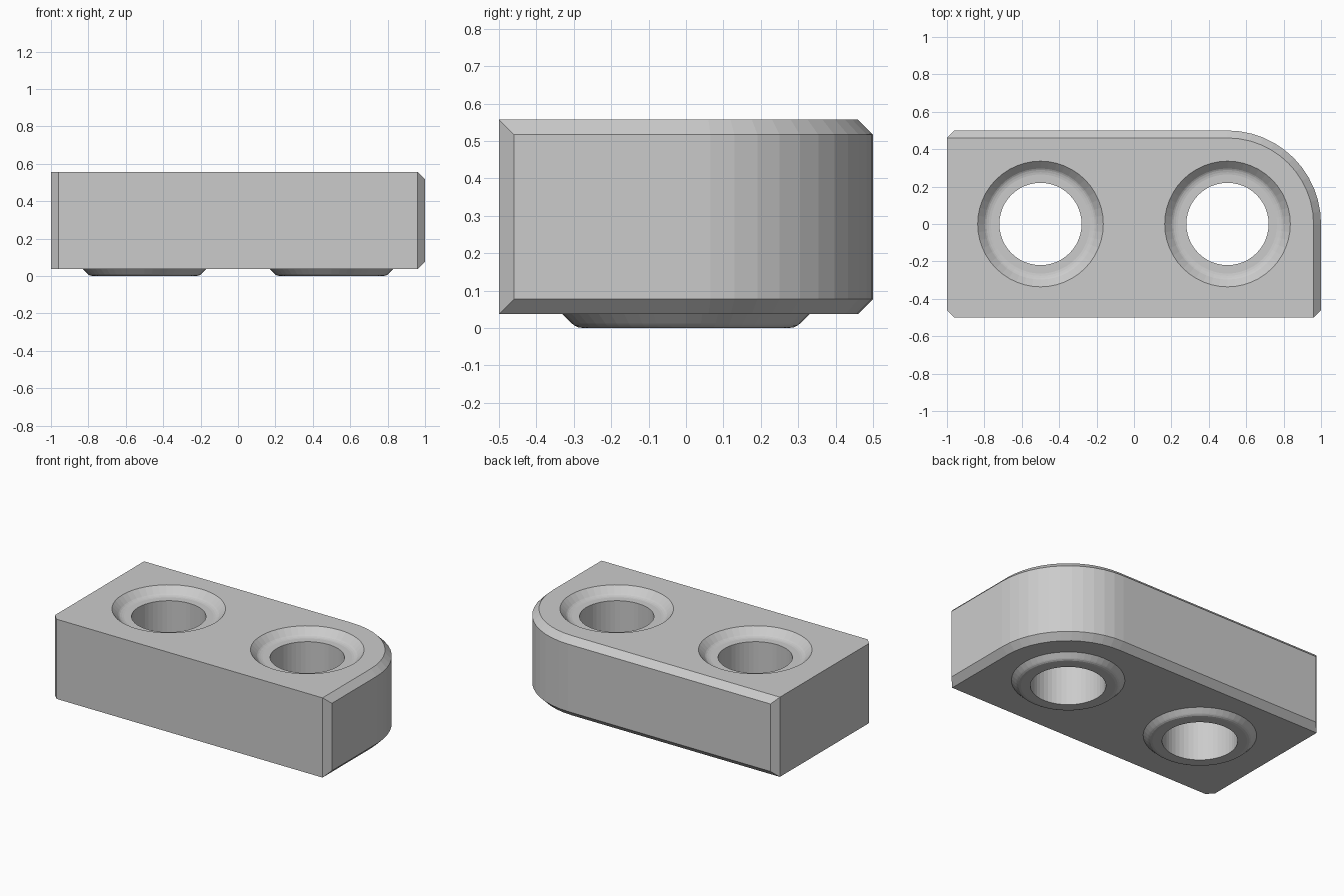
import bpy, bmesh, math

if "Cube" in bpy.data.objects:
    bpy.data.objects.remove(bpy.data.objects["Cube"])

TOP, BOT, C = 0.557, 0.037, 0.04   # block top, block underside, chamfer size
SIDES = 48


def finish(bm, name):
    bmesh.ops.recalc_face_normals(bm, faces=bm.faces[:])
    me = bpy.data.meshes.new(name)
    bm.to_mesh(me)
    bm.free()
    ob = bpy.data.objects.new(name, me)
    bpy.context.collection.objects.link(ob)
    return ob


def revolve(name, x, profile):
    """Solid of revolution from (radius, z) points, capped at both ends."""
    bm = bmesh.new()
    rings = [[bm.verts.new((x + r * math.cos(2 * math.pi * i / SIDES),
                            r * math.sin(2 * math.pi * i / SIDES), z))
              for i in range(SIDES)] for r, z in profile]
    for a, b in zip(rings, rings[1:]):
        for i in range(SIDES):
            j = (i + 1) % SIDES
            bm.faces.new((a[i], a[j], b[j], b[i]))
    bm.faces.new(rings[0])
    bm.faces.new(rings[-1])
    return finish(bm, name)


def combine(target, tool, operation):
    mod = target.modifiers.new(operation, 'BOOLEAN')
    mod.operation, mod.object, mod.solver = operation, tool, 'EXACT'
    bpy.context.view_layer.objects.active = target
    bpy.ops.object.modifier_apply(modifier=mod.name)
    bpy.data.objects.remove(tool)


def arc(radius, steps=12):
    return [(0.5 + radius * math.cos(math.pi / 2 * i / steps),
             radius * math.sin(math.pi / 2 * i / steps)) for i in range(steps + 1)]


# Block: hull of the outer outline and the inset top and bottom outlines
front = [(-1, -0.5 + C), (-1 + C, -0.5), (1 - C, -0.5)]
outer = front + [(1, -0.5 + C)] + arc(0.5) + [(-1 + C, 0.5), (-1, 0.5 - C)]
inner = front + arc(0.5 - C) + [(-1, 0.5 - C)]
bm = bmesh.new()
for outline, inset in ((outer, C), (inner, 0)):
    for x, y in outline:
        for z in (BOT + inset, TOP - inset):
            bm.verts.new((x, y, z))
bmesh.ops.convex_hull(bm, input=bm.verts[:])
bmesh.ops.dissolve_limit(bm, angle_limit=math.radians(0.5),
                         verts=bm.verts[:], edges=bm.edges[:])
block = finish(bm, "drilled_block")

# Locating rims below, matching recesses above, and through holes
boss = [(0.275, 0), (0.289, 0.002), (0.299, 0.007), (0.305, 0.012), (0.375, 0.082)]
seat = TOP - 0.05
recess = [(0.22, -0.1), (0.22, seat), (0.265, seat), (0.277, seat + 0.002),
          (0.289, seat + 0.006), (0.297, seat + 0.011), (0.336, TOP), (0.376, TOP + 0.05)]
for x in (-0.5, 0.5):
    combine(block, revolve("rim", x, boss), 'UNION')
    combine(block, revolve("hole_cutter", x, recess), 'DIFFERENCE')
